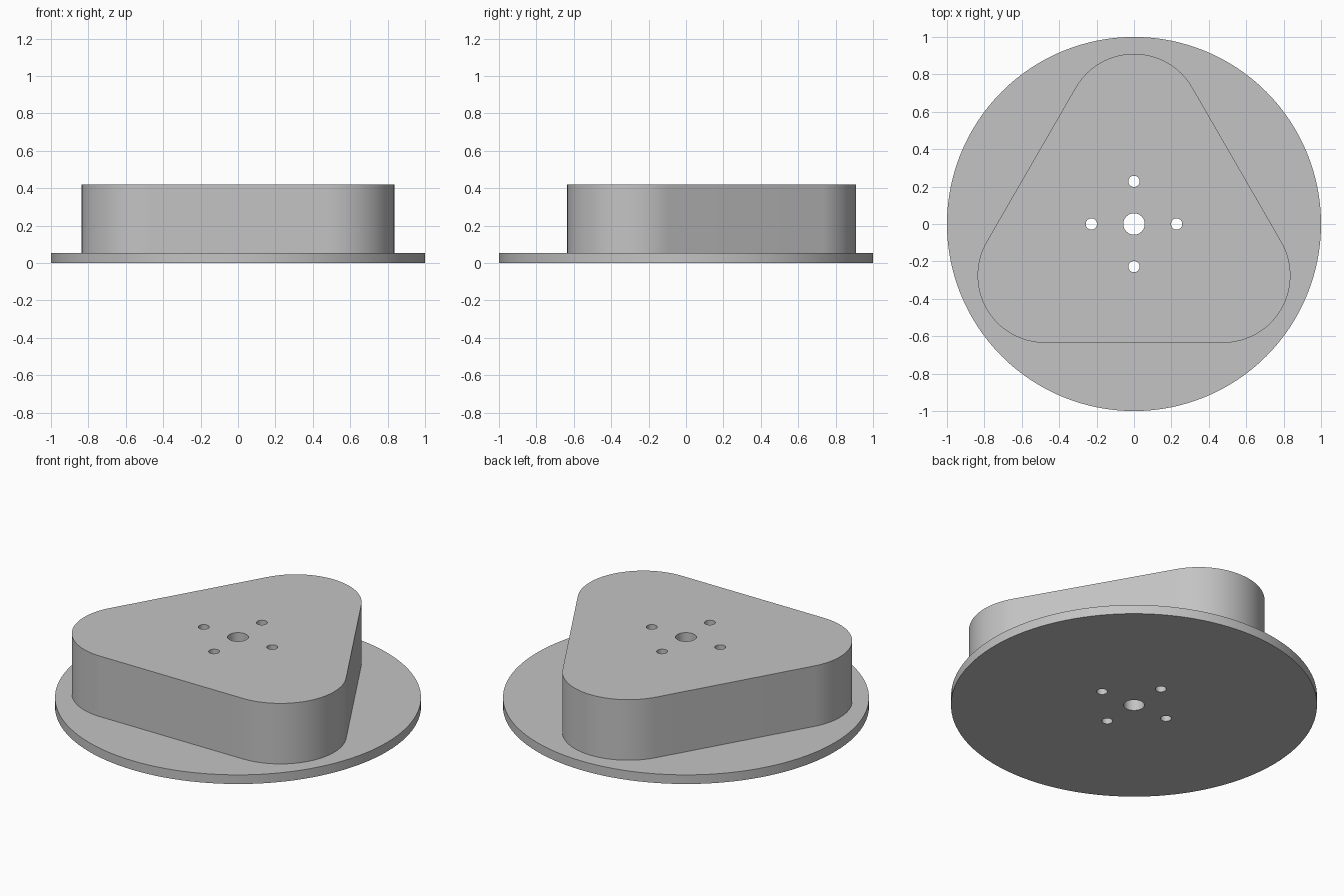
import bpy
from math import sin, cos, pi, radians

cube = bpy.data.objects.get("Cube")
if cube:
    bpy.data.objects.remove(cube, do_unlink=True)

grey = bpy.data.materials.new("plain_grey")
grey.use_nodes = True
GREY = (0.55, 0.55, 0.55, 1)
grey.diffuse_color = GREY
grey.node_tree.nodes["Principled BSDF"].inputs["Base Color"].default_value = GREY


def arc(x, y, r, start, end, steps):
    angles = [start + (end - start) * i / steps for i in range(steps + 1)]
    return [(x + r * cos(a), y + r * sin(a)) for a in angles]


def circle(x, y, r, steps):
    return arc(x, y, r, 0, 2 * pi, steps)[:-1]


def extruded(name, outlines, bottom, top):
    """Solid prism from an outer outline and hole outlines."""
    curve = bpy.data.curves.new(name, "CURVE")
    curve.dimensions = "2D"
    curve.fill_mode = "BOTH"
    curve.extrude = (top - bottom) / 2
    for points in outlines:
        spline = curve.splines.new("POLY")
        spline.points.add(len(points) - 1)
        for point, (x, y) in zip(spline.points, points):
            point.co = (x, y, 0, 1)
        spline.use_cyclic_u = True
    obj = bpy.data.objects.new(name, curve)
    obj.location.z = (bottom + top) / 2
    bpy.context.collection.objects.link(obj)
    bpy.ops.object.select_all(action="DESELECT")
    obj.select_set(True)
    bpy.context.view_layer.objects.active = obj
    bpy.ops.object.convert(target="MESH")
    obj = bpy.context.object
    obj.data.materials.clear()
    obj.data.materials.append(grey)
    bpy.ops.object.shade_smooth_by_angle(angle=radians(30))
    return obj


# Shaft hole and four bolt holes, shared by both parts
holes = [circle(0, 0, 0.057, 48)]
for i in range(4):
    a = i * pi / 2
    holes.append(circle(0.228 * cos(a), 0.228 * sin(a), 0.03, 32))

# Rounded triangle: three corner arcs, one pointing to the back
triangle = []
for i in range(3):
    a = pi / 2 + i * 2 * pi / 3
    triangle += arc(0.55 * cos(a), 0.55 * sin(a), 0.36, a - pi / 3, a + pi / 3, 32)

extruded("round_base_plate", [circle(0, 0, 1, 128)] + holes, 0, 0.055)
extruded("rounded_triangle_block", [triangle] + holes, 0.055, 0.42)
